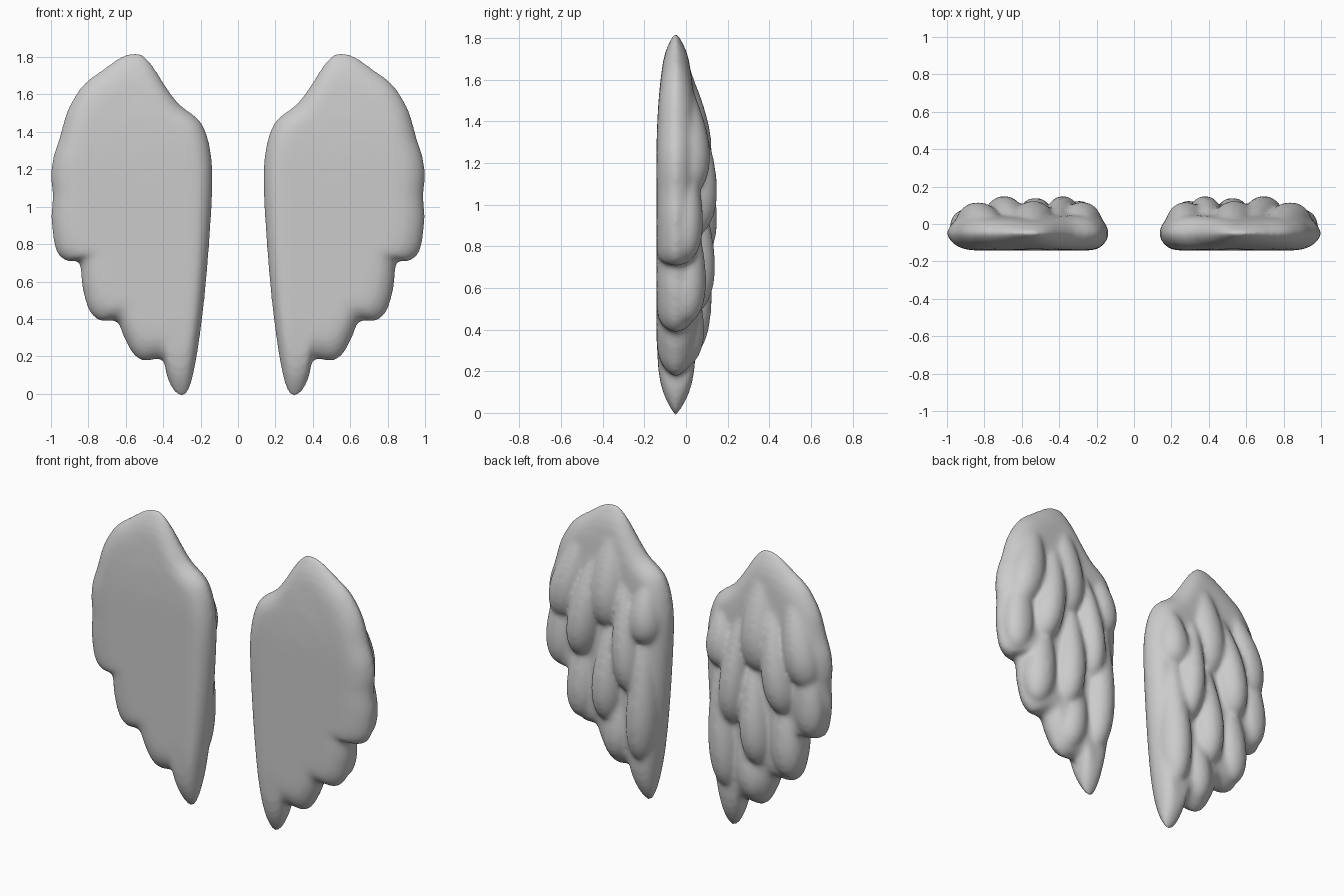
import bpy, bmesh, math
from mathutils import Vector, Matrix

if "Cube" in bpy.data.objects:
    bpy.data.objects.remove(bpy.data.objects["Cube"])

# Wing outline in the x-z plane (right-hand wing)
OUTLINE = [(.55, 1.825), (.63, 1.80), (.73, 1.73), (.83, 1.65), (.91, 1.52), (.955, 1.37),
           (.99, 1.26), (1.0, 1.16), (.993, 1.06), (.998, .92), (.975, .77), (.92, .71),
           (.85, .70), (.835, .58), (.80, .45), (.74, .39), (.65, .385), (.61, .30),
           (.56, .21), (.50, .175), (.405, .18), (.38, .09), (.345, .015), (.303, -.015),
           (.26, .025), (.22, .20), (.18, .50), (.15, .85), (.135, 1.15), (.15, 1.32),
           (.185, 1.43), (.23, 1.485), (.31, 1.545), (.37, 1.62), (.45, 1.745), (.50, 1.805)]

# Feathers: top x, z, tip x, z, half width, height of the back face
FEATHERS = [
    (.27, 1.45, .28, 1.02, .110, .122), (.53, 1.72, .54, 1.06, .120, .128),
    (.74, 1.63, .88, 1.04, .115, .120),
    (.62, 1.55, .73, .83, .115, .155), (.42, 1.45, .36, .68, .105, .155),
    (.87, 1.30, .89, .73, .100, .085),
    (.50, 1.20, .54, .46, .110, .145), (.26, 1.20, .31, .25, .105, .128),
    (.70, 1.05, .74, .43, .105, .100), (.44, .75, .49, .22, .095, .090),
]


def smooth_loop(points, steps=4):
    """Closed Catmull-Rom curve through the points."""
    pts, out = [Vector(p) for p in points], []
    n = len(pts)
    for i in range(n):
        a, b, c, d = (pts[(i + k) % n] for k in (-1, 0, 1, 2))
        for s in range(steps):
            t = s / steps
            out.append(.5 * (2 * b + (c - a) * t + (2 * a - 5 * b + 4 * c - d) * t * t
                             + (3 * b - a - 3 * c + d) * t ** 3))
    return out


def add_slab(bm):
    """Flat-fronted wing body with a rounded rim, lofted toward a spine."""
    loop = smooth_loop(OUTLINE)
    levels = [(1, -1), (.7, -1), (.45, -1), (.25, -1), (.12, -1), (.04, -1), (0, 0),
              (.04, 1), (.12, 1), (.25, 1), (.45, 1), (.7, 1), (1, 1)]
    rings = []
    for d, side in levels:
        f = (1 - (1 - d) ** 3) ** .65
        y = -.05 + (.10 * f if side > 0 else -.092 * f)
        ring = []
        for p in loop:
            z = .6 + .44 * p.y
            spine = Vector((.32 + .25 * (z - .5) / .9, z))
            q = p.lerp(spine, .36 * d)
            ring.append(bm.verts.new((q.x, y, q.y)))
        rings.append(ring)
    for a, b in zip(rings, rings[1:]):
        for i in range(len(loop)):
            j = (i + 1) % len(loop)
            bm.faces.new((a[i], a[j], b[j], b[i]))
    # Close front and back with rings shrunk to the middle
    for ring in (rings[0], rings[-1]):
        for k in (.75, .5, .25):
            inner = [bm.verts.new((.45 + (v.co.x - .45) * k / (k + .25), v.co.y,
                                   .95 + (v.co.z - .95) * k / (k + .25))) for v in ring]
            for i in range(len(ring)):
                j = (i + 1) % len(ring)
                bm.faces.new((ring[i], ring[j], inner[j], inner[i]))
            ring = inner
        bm.faces.new(ring)


def add_feather(bm, x0, z0, x1, z1, width, back):
    """Long drop shape, fuller toward its tip."""
    top, tip = Vector((x0, 0, z0)), Vector((x1, 0, z1))
    axis = tip - top
    turn = math.atan2(axis.x, -axis.z)
    for v in bmesh.ops.create_uvsphere(bm, u_segments=32, v_segments=32, radius=1)["verts"]:
        fat = .5 + .8 * (1 - v.co.z) / 2
        local = Vector((v.co.x * width * fat, v.co.y * back * fat, v.co.z * axis.length / 2))
        v.co = (Matrix.Rotation(-turn, 3, 'Y') @ local) + (top + tip) / 2
        v.co.y = max(v.co.y, -.085)


bm = bmesh.new()
add_slab(bm)
for f in FEATHERS:
    add_feather(bm, *f)

# Thin the whole wing toward its top and its lower tip
for v in bm.verts:
    s_top = min(max((1.84 - v.co.z) / .62, .02), 1)
    s_low = min(max((v.co.z + .03) / .42, .02), 1)
    taper = math.sqrt((1 - (1 - s_top) ** 2) * (1 - (1 - s_low) ** 2))
    v.co.y = -.05 + (v.co.y + .05) * max(taper, .4)

bmesh.ops.recalc_face_normals(bm, faces=bm.faces)
mesh = bpy.data.meshes.new("wings")
bm.to_mesh(mesh)
bm.free()
wings = bpy.data.objects.new("wings", mesh)
bpy.context.collection.objects.link(wings)

# Fuse the feathers into the body, soften the relief, and mirror to the other side
fuse = wings.modifiers.new("fuse", 'REMESH')
fuse.mode = 'VOXEL'
fuse.voxel_size = .012
fuse.use_smooth_shade = True
soften = wings.modifiers.new("soften", 'SMOOTH')
soften.factor = .5
soften.iterations = 10
relief = wings.modifiers.new("soften_relief", 'SMOOTH')
relief.factor = .5
relief.iterations = 14
relief.use_x = relief.use_z = False
mirror = wings.modifiers.new("mirror", 'MIRROR')
mirror.use_axis = (True, False, False)
mirror.use_mirror_merge = False
